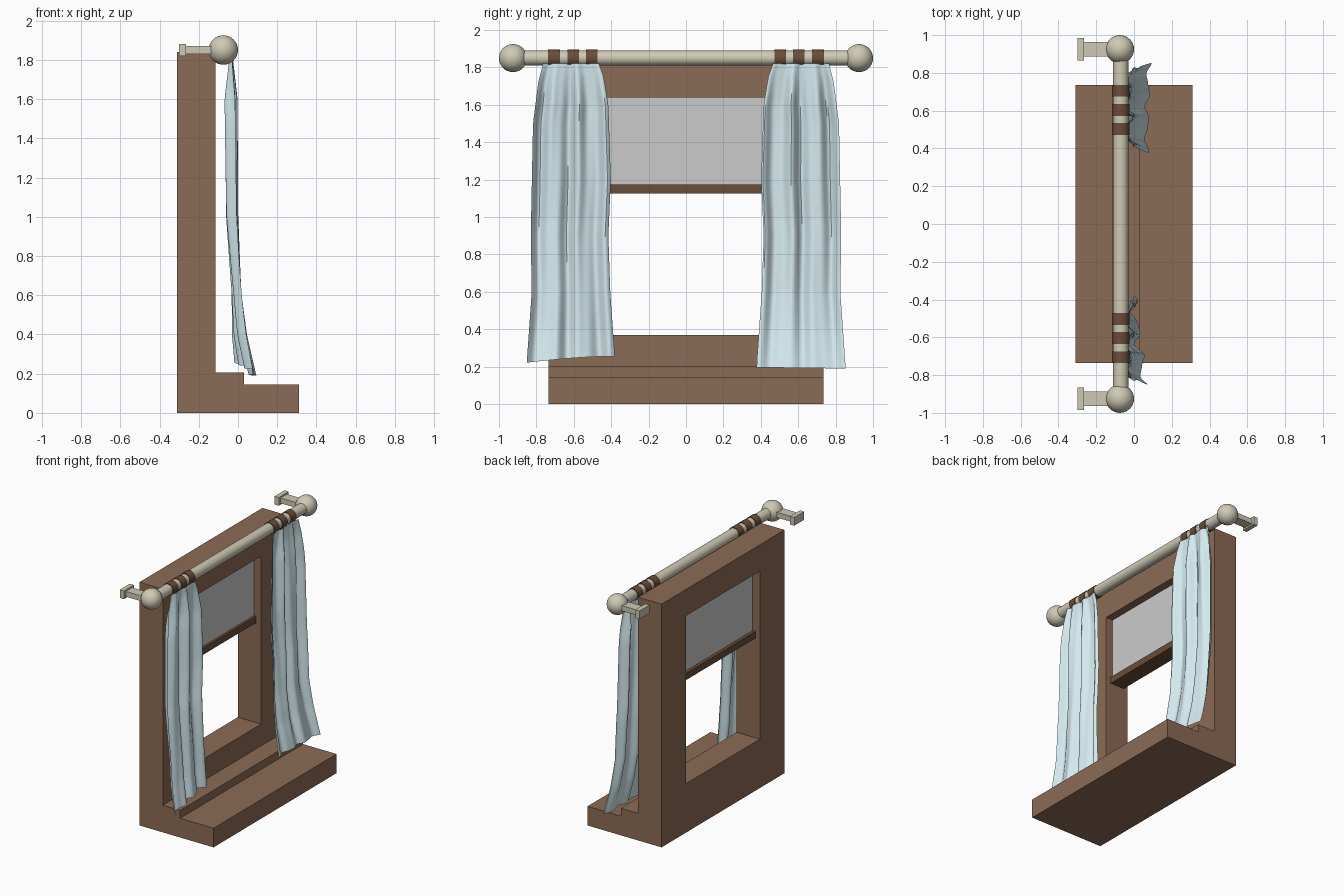
import bpy, bmesh, math
from mathutils import Matrix

if "Cube" in bpy.data.objects:
    bpy.data.objects.remove(bpy.data.objects["Cube"])


def material(name, rgb):
    m = bpy.data.materials.new(name)
    m.diffuse_color = (*rgb, 1)
    m.use_nodes = True
    m.node_tree.nodes["Principled BSDF"].inputs["Base Color"].default_value = m.diffuse_color
    return m


WOOD = material("wood", (0.26, 0.145, 0.09))
DARK = material("dark_wood", (0.14, 0.075, 0.04))
CREAM = material("cream", (0.62, 0.59, 0.46))
CLOTH = material("cloth", (0.66, 0.82, 0.86))


def finish(name, bm, mat=None, smooth=False):
    bmesh.ops.recalc_face_normals(bm, faces=bm.faces[:])
    me = bpy.data.meshes.new(name)
    bm.to_mesh(me)
    bm.free()
    ob = bpy.data.objects.new(name, me)
    bpy.context.collection.objects.link(ob)
    if mat:
        me.materials.append(mat)
    if smooth:
        bpy.ops.object.select_all(action='DESELECT')
        ob.select_set(True)
        bpy.context.view_layer.objects.active = ob
        bpy.ops.object.shade_smooth_by_angle(angle=math.radians(40))
    return ob


def box(name, lo, hi, mat=None):
    bm = bmesh.new()
    bmesh.ops.create_cube(bm, size=1)
    for v in bm.verts:
        v.co = [(a + b) / 2 + c * (b - a) for a, b, c in zip(lo, hi, v.co)]
    return finish(name, bm, mat)


def rod(name, y0, y1, r, mat):
    bm = bmesh.new()
    m = Matrix.Translation((ROD_X, (y0 + y1) / 2, ROD_Z)) @ Matrix.Rotation(math.pi / 2, 4, 'X')
    bmesh.ops.create_cone(bm, cap_ends=True, segments=32, radius1=r, radius2=r,
                          depth=abs(y1 - y0), matrix=m)
    return finish(name, bm, mat, True)


def lookup(keys, z):
    # linear interpolation through (z, value) pairs listed from the top down
    for (za, a), (zb, b) in zip(keys, keys[1:]):
        if z >= zb:
            t = min(1, (za - z) / (za - zb))
            return a + (b - a) * t
    return keys[-1][1]


ROD_X, ROD_Z = -0.07, 1.85

# Window frame with stepped sill: extruded profile, then the opening is cut
profile = [(-0.31, 0), (0.31, 0), (0.31, 0.145), (0.03, 0.145), (0.03, 0.205),
           (-0.115, 0.205), (-0.115, 1.84), (-0.31, 1.84)]
bm = bmesh.new()
face = bm.faces.new([bm.verts.new((x, -0.735, z)) for x, z in profile])
ext = bmesh.ops.extrude_face_region(bm, geom=[face])["geom"]
bmesh.ops.translate(bm, vec=(0, 1.47, 0), verts=[v for v in ext if isinstance(v, bmesh.types.BMVert)])
frame = finish("window_frame", bm, WOOD)
cutter = box("opening_cutter", (-0.5, -0.44, 0.37), (0.2, 0.44, 1.64), WOOD)
cutter.hide_render = True
mod = frame.modifiers.new("opening", 'BOOLEAN')
mod.operation, mod.solver, mod.object = 'DIFFERENCE', 'EXACT', cutter
bpy.context.view_layer.objects.active = frame
bpy.ops.object.modifier_apply(modifier=mod.name)
bpy.data.objects.remove(cutter)

# Upper panel and its lower rail
box("upper_panel", (-0.25, -0.44, 1.17), (-0.175, 0.44, 1.64))
box("panel_rail", (-0.275, -0.44, 1.125), (-0.157, 0.44, 1.175), DARK)

# Curtain rod, end balls, wall brackets and rings
rod("curtain_rod", -0.92, 0.92, 0.04, CREAM)
for side, s in (("front", -1), ("back", 1)):
    y = s * 0.925
    bm = bmesh.new()
    bmesh.ops.create_uvsphere(bm, u_segments=32, v_segments=16, radius=0.075,
                              matrix=Matrix.Translation((-0.075, y, ROD_Z)))
    finish(f"{side}_rod_ball", bm, CREAM, True)
    box(f"{side}_bracket_arm", (-0.27, y - 0.038, ROD_Z - 0.02), (-0.08, y + 0.038, ROD_Z + 0.02), CREAM)
    box(f"{side}_bracket_plate", (-0.30, y - 0.059, ROD_Z - 0.031), (-0.265, y + 0.059, ROD_Z + 0.031), CREAM)
    for i, c in enumerate((0.503, 0.603, 0.706)):
        rod(f"{side}_ring_{i + 1}", s * c - 0.031, s * c + 0.031, 0.045, DARK)

# Curtains: grids of cloth shaped by edge, depth and fold-strength curves
OUTER = [(1.82, 0.765), (1.72, 0.79), (1.5, 0.818), (0.9, 0.83), (0.6, 0.825), (0.2, 0.853)]
INNER = [(1.82, 0.465), (1.75, 0.44), (1.6, 0.415), (1.2, 0.402), (0.9, 0.415), (0.6, 0.405), (0.22, 0.378)]


def curtain(name, s, hem_in, hem_out, depth, fold, slant, phase):
    bm = bmesh.new()
    nu, nv = 48, 48
    grid = []
    for j in range(nv + 1):
        row = []
        for i in range(nu + 1):
            u, v = i / nu, j / nv
            hem = hem_in + (hem_out - hem_in) * math.sin(u * math.pi / 2 + math.pi * 1.5) + (hem_out - hem_in)
            z = 1.82 + (hem - 1.82) * v
            a, b = lookup(INNER, z), lookup(OUTER, z)
            wave = 0.75 * math.sin(2 * math.pi * 3 * u + phase + 0.5 * v)
            wave += 0.3 * math.sin(2 * math.pi * 5.2 * u + 2 * phase - 1.5 * v)
            x = lookup(depth, z) + lookup(fold, z) * wave + slant * (u - 0.5) * v ** 5
            row.append(bm.verts.new((x, s * (a + (b - a) * u), z)))
        grid.append(row)
    for r0, r1 in zip(grid, grid[1:]):
        for i in range(nu):
            quad = (r0[i], r0[i + 1], r1[i + 1], r1[i])
            bm.faces.new(quad if s < 0 else quad[::-1])
    ob = finish(name, bm, CLOTH, True)
    # cloth faces the room (+x)
    if sum(p.normal.x for p in ob.data.polygons) < 0:
        ob.data.flip_normals()


TOP = [(1.82, -0.035), (1.6, -0.035), (1.0, -0.03), (0.6, -0.007)]
FOLD = [(1.82, 0.007), (1.6, 0.032), (1.0, 0.03), (0.6, 0.024)]
curtain("front_curtain", -1, 0.255, 0.222, TOP + [(0.4, 0.005), (0.22, 0.028)],
        FOLD + [(0.4, 0.027), (0.22, 0.024)], 0.06, 0.4)
curtain("back_curtain", 1, 0.195, 0.19, TOP + [(0.4, 0.022), (0.19, 0.073)],
        FOLD + [(0.4, 0.02), (0.19, 0.014)], 0.012, 0.9)
